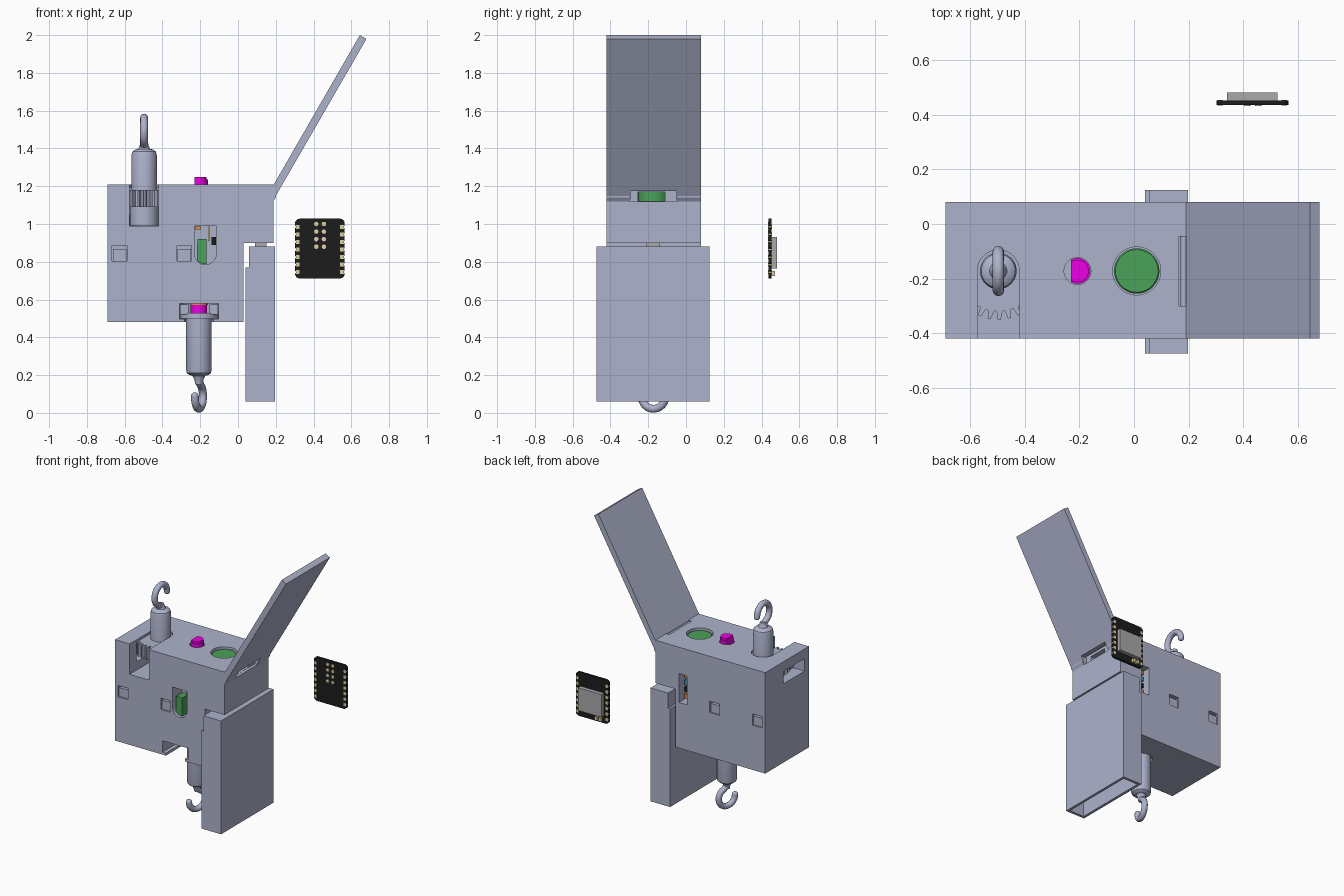
import bpy, bmesh, math
from mathutils import Matrix, Vector

if "Cube" in bpy.data.objects:
    bpy.data.objects.remove(bpy.data.objects["Cube"])

C, S, PI = math.cos, math.sin, math.pi
YC = -0.172          # shared centre line of the mechanism
HX, BX = -0.497, -0.207   # upper hook and lower hook positions


def mat(name, col):
    m = bpy.data.materials.new(name)
    m.diffuse_color = (*col, 1)
    m.use_nodes = True
    m.node_tree.nodes["Principled BSDF"].inputs["Base Color"].default_value = m.diffuse_color
    return m


GREEN = mat("green", (0.07, 0.36, 0.1))
MAGENTA = mat("magenta", (0.85, 0.0, 0.8))
BLACK = mat("black", (0.012, 0.012, 0.012))
GOLD = mat("gold", (0.75, 0.65, 0.38))
SILVER = mat("silver", (0.4, 0.4, 0.4))
ORANGE = mat("orange", (0.8, 0.28, 0.05))
BLUE = mat("blue", (0.05, 0.35, 0.5))
GREY = mat("grey", (0.42, 0.45, 0.6))


def finish(name, bm, m=None, smooth=False):
    bmesh.ops.recalc_face_normals(bm, faces=bm.faces)
    me = bpy.data.meshes.new(name)
    bm.to_mesh(me)
    bm.free()
    o = bpy.data.objects.new(name, me)
    bpy.context.collection.objects.link(o)
    me.materials.append(m or GREY)
    if smooth:
        activate(o)
        bpy.ops.object.shade_smooth_by_angle(angle=math.radians(35))
    return o


def activate(o):
    bpy.ops.object.select_all(action='DESELECT')
    o.select_set(True)
    bpy.context.view_layer.objects.active = o


def prism(name, pts, axis, a, b, m=None, smooth=False):
    """Extrude a 2D outline along an axis from a to b."""
    put = {'x': lambda u, v: (a, u, v), 'y': lambda u, v: (u, a, v), 'z': lambda u, v: (u, v, a)}[axis]
    bm = bmesh.new()
    f = bm.faces.new([bm.verts.new(put(u, v)) for u, v in pts])
    r = bmesh.ops.extrude_face_region(bm, geom=[f])
    d = Vector([(b - a) * (axis == k) for k in 'xyz'])
    bmesh.ops.translate(bm, vec=d, verts=[v for v in r['geom'] if isinstance(v, bmesh.types.BMVert)])
    return finish(name, bm, m, smooth)


def box(name, x0, x1, y0, y1, z0, z1, m=None):
    return prism(name, [(x0, y0), (x1, y0), (x1, y1), (x0, y1)], 'z', z0, z1, m)


def arc(cx, cy, r, a0, a1, n=24):
    return [(cx + r * C(a0 + (a1 - a0) * i / n), cy + r * S(a0 + (a1 - a0) * i / n)) for i in range(n + 1)]


def disc(cx, cy, r, n=48):
    return arc(cx, cy, r, 0, 2 * PI, n)[:-1]


def lathe(name, cx, cy, prof, m=None, n=40):
    """Revolve (radius, z) points about a vertical axis."""
    bm = bmesh.new()
    rings = [[bm.verts.new((cx + r * C(2 * PI * i / n), cy + r * S(2 * PI * i / n), z)) for i in range(n)] for r, z in prof]
    for p, q in zip(rings, rings[1:]):
        for i in range(n):
            bm.faces.new((p[i], p[(i + 1) % n], q[(i + 1) % n], q[i]))
    bm.faces.new(rings[0])
    bm.faces.new(rings[-1])
    return finish(name, bm, m, True)


def cut(o, *cutters):
    for c in cutters:
        c.hide_render = True
        md = o.modifiers.new("cut", 'BOOLEAN')
        md.operation, md.solver, md.object = 'DIFFERENCE', 'EXACT', c
        activate(o)
        bpy.ops.object.modifier_apply(modifier=md.name)
        bpy.data.objects.remove(c)
    return o


def slot(cx, w, z0, z1):
    """Slide-in channel, open at the front with a round inner end."""
    return prism("cutter", [(cx - w, -0.5), (cx + w, -0.5)] + arc(cx, YC, w, 0, PI), 'z', z0, z1)


def hook(name, cx, zc, r, z_start, flip, turn):
    """Open round hook on a straight stem."""
    pts = [(0, z_start), (0, zc - flip * (r + 0.02))]
    pts += [(r * C(a), zc + flip * r * S(a)) for a in [math.radians(250 - 25 * i) for i in range(11)]]
    cu = bpy.data.curves.new(name, 'CURVE')
    cu.dimensions, cu.bevel_depth, cu.bevel_resolution, cu.use_fill_caps = '3D', 0.021, 4, True
    sp = cu.splines.new('BEZIER')
    sp.bezier_points.add(len(pts) - 1)
    for bp, (u, z) in zip(sp.bezier_points, pts):
        bp.co = (cx + u * C(turn), YC + u * S(turn), z)
        bp.handle_left_type = bp.handle_right_type = 'AUTO'
    sp.resolution_u = 4
    cu.materials.append(GREY)
    o = bpy.data.objects.new(name, cu)
    bpy.context.collection.objects.link(o)
    activate(o)
    bpy.ops.object.convert(target='MESH')
    bpy.ops.object.shade_smooth_by_angle(angle=math.radians(40))
    tip = pts[-1]
    bm = bmesh.new()   # ball end
    bmesh.ops.create_uvsphere(bm, u_segments=16, v_segments=8, radius=0.021,
                              matrix=Matrix.Translation((cx + tip[0] * C(turn), YC + tip[0] * S(turn), tip[1])))
    finish(name + "_tip", bm, None, True)


# Main housing with its openings
body = prism("housing", [(-0.69, 0.48), (0.03, 0.48), (0.03, 0.9), (0.187, 0.9), (0.187, 1.12), (0.2, 1.14),
                         (0.2, 1.21), (-0.69, 1.21)], 'y', -0.42, 0.08)
cut(body,
    slot(HX, 0.077, 0.99, 1.3),
    prism("cutter", disc(HX, YC, 0.187), 'z', 1.05, 1.193),
    box("cutter", -0.75, -0.6, -0.37, -0.13, 1.05, 1.14),
    slot(BX, 0.103, 0.498, 0.58),
    slot(BX, 0.076, 0.4, 0.51),
    prism("cutter", disc(BX, YC, 0.049), 'z', 1.1, 1.3),
    prism("cutter", disc(0.01, YC, 0.088), 'z', 1.1, 1.3),
    box("cutter", 0.165, 0.3, -0.3, -0.045, 1.12, 1.3),
    box("cutter", 0.05, 0.17, -0.255, -0.11, 1.121, 1.17),
    prism("cutter", [(-0.115, 0.99), (-0.23, 0.99)] + arc(-0.1725, 0.8425, 0.0575, PI, 2 * PI, 16), 'y', -0.5, -0.32),
    box("cutter", -0.066, 0.0, 0.0, 0.2, 0.81, 1.02))

# Snap-fit windows and clips, front and back
for x in (-0.627, -0.285):
    for face, s in ((-0.42, 1), (0.08, -1)):
        y0, y1 = sorted((face - s * 0.05, face + s * 0.03))
        cut(body, box("cutter", x - 0.039, x + 0.039, y0, y1, 0.803, 0.885))
        y0, y1 = sorted((face + s * 0.008, face + s * 0.032))
        box("snap_clip", x - 0.036, x + 0.036, y0, y1, 0.805, 0.868)

# Raised lid with hinge relief
lid = prism("lid", [(0.19, 1.21), (0.645, 2.0), (0.68, 1.98), (0.19, 1.131)], 'y', -0.42, 0.08)
cut(lid, box("cutter", 0.1, 0.28, -0.295, -0.05, 1.05, 1.175))
prism("hinge_pin", disc(0.183, 1.19, 0.012, 16), 'y', -0.31, -0.035, None, True)

# Side holder: open-bottomed sleeve with a stepped inner edge
holder = prism("side_holder", [(0.04, 0.06), (0.197, 0.06), (0.197, 0.88), (0.057, 0.88), (0.057, 0.77), (0.04, 0.77)],
               'y', -0.475, 0.125)
cut(holder, box("cutter", 0.06, 0.178, -0.455, 0.105, 0.0, 0.85))
box("holder_link", 0.09, 0.15, -0.21, -0.14, 0.87, 0.91, SILVER)

# Upper hook with geared collar
lathe("upper_stem", HX, YC, [(0.075, 0.991), (0.075, 1.09), (0.067, 1.095), (0.067, 1.365), (0.062, 1.383), (0.048, 1.394),
                             (0.032, 1.398), (0.024, 1.415), (0.021, 1.43)])
gear = []
for i in range(30):
    for da, r in ((0.0, 0.148), (0.3, 0.148), (0.45, 0.178), (0.75, 0.178)):
        a = 2 * PI * (i + da) / 30
        gear.append((HX + r * C(a), YC + r * S(a)))
prism("collar_gear", gear, 'z', 1.09, 1.18)
hook("upper_hook", HX, 1.492, 0.071, 1.38, 1, PI / 2)

# Lower hook with forked flange
lathe("lower_stem", BX, YC, [(0.019, 0.15), (0.024, 0.175), (0.034, 0.196), (0.052, 0.201), (0.063, 0.21), (0.067, 0.225),
                             (0.067, 0.499), (0.101, 0.5), (0.101, 0.53)])
for s in (-1, 1):
    x0, x1 = sorted((BX + s * 0.055, BX + s * 0.1))
    box("flange_fork", x0, x1, -0.25, -0.12, 0.52, 0.573)
hook("lower_hook", BX, 0.088, 0.066, 0.21, -1, -PI / 2 - 0.33)

# Push rod: foot in the flange and D-shaped button on top
lathe("rod_foot", BX, YC, [(0.044, 0.525), (0.044, 0.572)], MAGENTA)
prism("rod_spacer", disc(BX, YC, 0.048), 'z', 0.572, 0.579, ORANGE)
for r, z0, z1, n in ((0.047, 1.1, 1.235, "rod_button"), (0.041, 1.235, 1.25, "rod_button_cap")):
    a = math.acos(-0.023 / r)
    prism(n, arc(BX, YC, r, -a, a), 'z', z0, z1, MAGENTA, True)

# Green round button
lathe("round_button", 0.01, YC, [(0.083, 1.11), (0.083, 1.192), (0.078, 1.197)], GREEN)

# Parts seen through the front and back slots
prism("switch_tab", [(-0.167, 0.92), (-0.215, 0.92)] + arc(-0.1725, 0.8425, 0.0555, PI + 0.6, 1.5 * PI + 0.1, 8),
      'y', -0.4, -0.325, GREEN)
box("front_contact", -0.228, -0.195, -0.36, -0.32, 0.97, 0.988, ORANGE)
box("front_contact_strip", -0.16, -0.15, -0.36, -0.32, 0.91, 0.988, GOLD)
box("front_connector", -0.14, -0.117, -0.38, -0.32, 0.89, 0.93, BLACK)
for z, m in ((0.83, ORANGE), (0.88, BLACK), (0.93, BLUE), (0.98, ORANGE)):
    box("rear_wire", -0.05, -0.015, 0.0, 0.04, z, z + 0.03, m)

# Separate circuit board
r = 0.025
outline = []
for cx, cz, k in ((0.54, 1.003, 0), (0.327, 1.003, 1), (0.327, 0.737, 2), (0.54, 0.737, 3)):
    outline += arc(cx, cz, r, k * PI / 2, (k + 1) * PI / 2, 6)
board = prism("circuit_board", outline, 'y', 0.436, 0.453, BLACK, True)
box("shield_can", 0.34, 0.526, 0.452, 0.482, 0.765, 0.93, SILVER)
for x in (0.35, 0.38):
    box("board_component", x, x + 0.02, 0.452, 0.472, 0.725, 0.752, GOLD)
for i in range(7):
    z = 0.745 + i * 0.04
    for x, s in ((0.3, 1), (0.567, -1)):
        x0, x1 = sorted((x + s * 0.014, x + s * 0.027))
        cut(board, prism("cutter", disc(x - s * 0.001, z, 0.008, 12), 'y', 0.4, 0.5))
        box("edge_pad", *sorted((x + s * 0.006, x + s * 0.026)), 0.434, 0.455, z - 0.011, z + 0.011, GOLD)
for x in (0.414, 0.455):
    for i in range(4):
        prism("test_pad", disc(x, 0.88 + 0.04 * i, 0.012, 16), 'y', 0.433, 0.437, GOLD)
